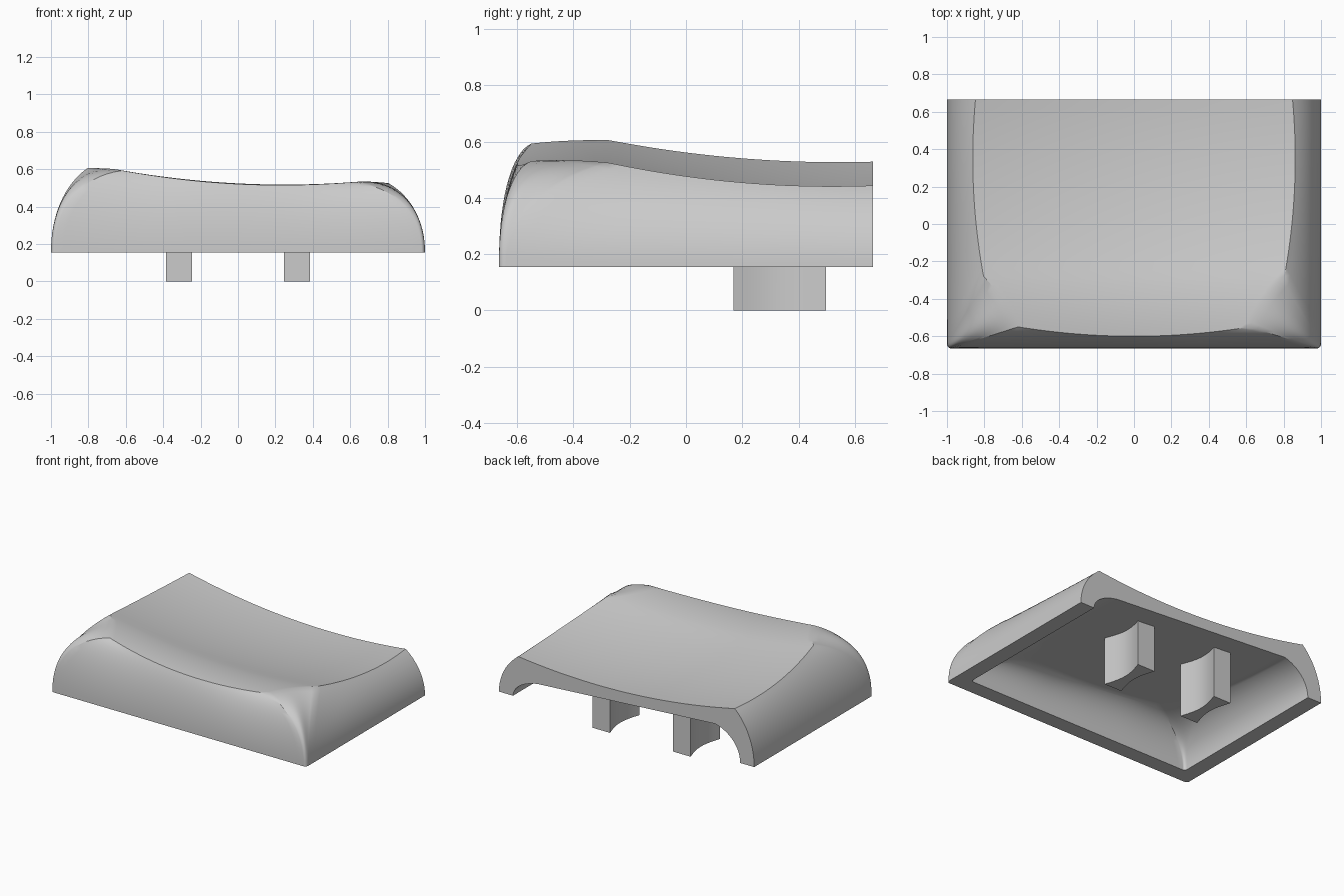
import bpy, bmesh, math

cube = bpy.data.objects.get("Cube")
if cube:
    bpy.data.objects.remove(cube, do_unlink=True)

mat = bpy.data.materials.new("plain_grey")
mat.use_nodes = True
GREY = (0.6, 0.6, 0.6, 1)
mat.diffuse_color = GREY
mat.node_tree.nodes["Principled BSDF"].inputs["Base Color"].default_value = GREY

BASE, BACK = 0.155, 0.665
SIDE, CORNER, COLS, STEPS = 20, 14, 40, 16


def top_z(x, y):
    """Dished, tilted top that rises to the front and levels out."""
    return (0.404 + 0.1 * (x - 0.25) ** 2 + 0.15 * (0.5 - y) ** 2
            - 0.58 * max(0, -0.25 - y) ** 2)


def ceiling_z(x, y):
    """Flat, tilted underside."""
    return 0.345 - 0.065 * x + 0.06 * (0.5 - y)


def finish(bm, name):
    bmesh.ops.remove_doubles(bm, verts=bm.verts, dist=0.0001)
    bmesh.ops.recalc_face_normals(bm, faces=bm.faces)
    me = bpy.data.meshes.new(name)
    bm.to_mesh(me)
    bm.free()
    me.materials.append(mat)
    ob = bpy.data.objects.new(name, me)
    bpy.context.collection.objects.link(ob)
    bpy.ops.object.select_all(action='DESELECT')
    ob.select_set(True)
    bpy.context.view_layer.objects.active = ob
    bpy.ops.object.shade_smooth_by_angle(angle=math.radians(30))


def sheet(bm, rows):
    """Quad surface through rows of points."""
    vs = [[bm.verts.new(p) for p in r] for r in rows]
    for a, b in zip(vs, vs[1:]):
        for i in range(len(a) - 1):
            bm.faces.new((a[i], a[i + 1], b[i + 1], b[i]))


def rim_rows():
    """Half width, y and matching base point for each row of the top."""
    rows = []
    for i in range(SIDE + 1):
        t = i / SIDE
        y = BACK - 0.945 * t
        rows.append((0.862 - 0.145 * (y - 0.35) ** 2, y, 1, BACK - 1.305 * t))
    x0, y0 = rows[-1][:2]
    for i in range(1, CORNER + 1):
        t = i / CORNER
        a = t * math.pi / 2
        dent = 0.04 * t * (1 - t)
        rows.append((x0 + (0.62 - x0) * t - dent, y0 + (-0.55 - y0) * t + dent,
                     0.98 + 0.02 * math.cos(a), -0.64 - 0.025 * math.sin(a)))
    return rows


def skin(bm, wall, kx, ky, height, angle):
    """Top and curved skirt; returns the base line and the back outline."""
    def squeeze(y, k):
        return BACK - (BACK - y) * k

    rows = rim_rows()
    top, n = [], len(rows) - 1
    for i, (hw, y, _, _) in enumerate(rows):
        line = []
        for j in range(COLS + 1):
            u = 1 - 2 * j / COLS
            x = hw * u * kx
            yy = squeeze(y - 0.05 * (i / n) ** 2 * (1 - u * u), ky)
            line.append((x, yy, height(x, yy)))
        top.append(line)
    sheet(bm, top)

    rim = [r[0] for r in top] + top[-1][1:-1] + [r[-1] for r in reversed(top)]
    half = [(r[2], r[3]) for r in rows]
    front = [(0.98 * (1 - 2 * j / COLS), half[-1][1]) for j in range(1, COLS)]
    foot = half + front + [(-x, y) for x, y in reversed(half)]
    kf = (1.33 - wall) / 1.33
    foot = [(x * (1 - wall), squeeze(y, kf)) for x, y in foot]

    # The skirt rolls fully into the top at the two front corners
    columns, last = [], len(foot) - 1
    for k, (p, q) in enumerate(zip(foot, rim)):
        d = abs(min(k, last - k) - SIDE - 0.7 * CORNER) / (1.1 * CORNER)
        w = math.cos(min(d, 1) * math.pi / 2) ** 2
        arc = angle + (math.radians(88) - angle) * w
        col = []
        for s in range(STEPS + 1):
            a = arc * s / STEPS
            f = ((1 - math.cos(a)) / (1 - math.cos(arc))) ** (1 + 0.15 * w)
            h = math.sin(a) / math.sin(arc)
            col.append((p[0] + (q[0] - p[0]) * f, p[1] + (q[1] - p[1]) * f,
                        BASE + (q[2] - BASE) * h))
        columns.append(col)
    sheet(bm, columns)
    back = columns[0] + top[0][1:-1] + columns[-1][::-1]
    return [c[0] for c in columns], back


# Hollow cap, open at the back
bm = bmesh.new()
outer_foot, outer_back = skin(bm, 0, 1, 1, top_z, math.radians(52))
inner_foot, inner_back = skin(bm, 0.11, 0.82, 0.86, ceiling_z, math.radians(75))
sheet(bm, [outer_foot, inner_foot])
sheet(bm, [outer_back, inner_back])
finish(bm, "cap_shell")

# Two waisted stems under the cap
for name, cx in (("left_stem", 0.316), ("right_stem", -0.316)):
    bm = bmesh.new()
    side = []
    for i in range(13):
        t = i / 12
        bow = 0.035 * math.sin(math.pi * t)
        side.append((0.069 - bow, 0.168 + 0.33 * t))
    outline = side + [(-x, y) for x, y in reversed(side)]
    face = bm.faces.new([bm.verts.new((cx + x, y, 0)) for x, y in outline])
    up = bmesh.ops.extrude_face_region(bm, geom=[face])["geom"]
    for v in up:
        if isinstance(v, bmesh.types.BMVert):
            v.co.z = ceiling_z(v.co.x, v.co.y) + 0.01
    finish(bm, name)
